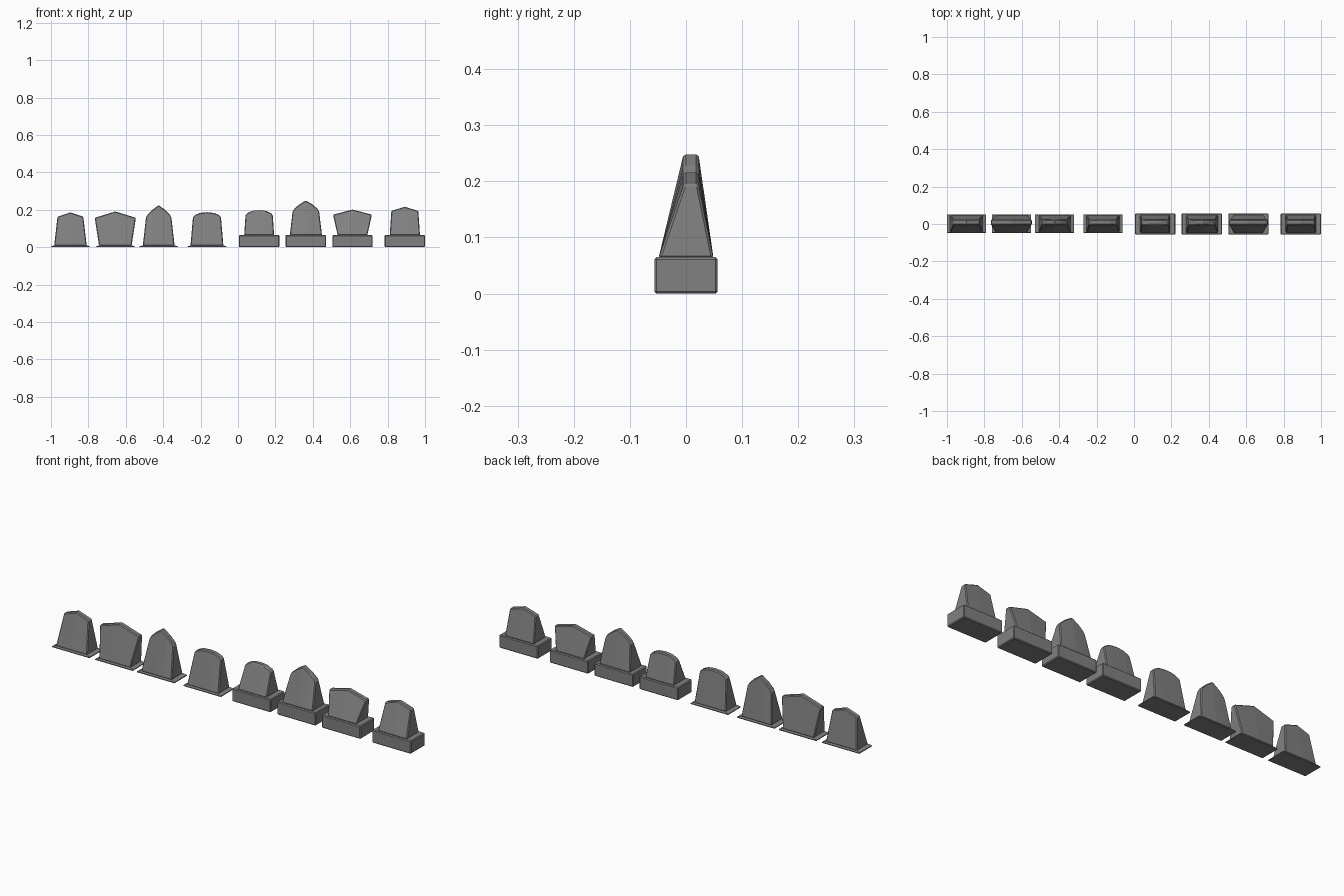
import bpy, bmesh

if "Cube" in bpy.data.objects:
    bpy.data.objects.remove(bpy.data.objects["Cube"])

# half outlines of the stone tops: (share of half width, share of shoulder-to-peak height)
PEAKED = [(1, 0), (0, 1)]
GOTHIC = [(1, 0), (0.85, 0.28), (0.5, 0.64), (0, 1)]
ROUND = [(1, 0), (0.85, 0.45), (0.5, 0.86), (0, 1)]

dark_stone = bpy.data.materials.new("dark_stone")
dark_stone.diffuse_color = (0.22, 0.22, 0.22, 1)
dark_stone.use_nodes = True
dark_stone.node_tree.nodes["Principled BSDF"].inputs["Base Color"].default_value = dark_stone.diffuse_color


def finish(name, bm, bevel):
    bmesh.ops.recalc_face_normals(bm, faces=bm.faces)
    me = bpy.data.meshes.new(name)
    bm.to_mesh(me)
    bm.free()
    me.materials.append(dark_stone)
    ob = bpy.data.objects.new(name, me)
    bpy.context.collection.objects.link(ob)
    if bevel:
        mod = ob.modifiers.new("worn_edges", 'BEVEL')
        mod.width = bevel
        mod.segments = 1
        mod.limit_method = 'ANGLE'
        mod.angle_limit = 0.75


def loft(bm, rings):
    # joins closed rings of points and caps both ends
    vs = [[bm.verts.new(p) for p in r] for r in rings]
    n = len(vs[0])
    for a, b in zip(vs, vs[1:]):
        for i in range(n):
            j = (i + 1) % n
            bm.faces.new((a[i], a[j], b[j], b[i]))
    bm.faces.new(vs[0][::-1])
    bm.faces.new(vs[-1])


def rect(cx, cy, hx, hy, z):
    return [(cx - hx, cy - hy, z), (cx + hx, cy - hy, z),
            (cx + hx, cy + hy, z), (cx - hx, cy + hy, z)]


def headstone(name, cx, half, bottom, top, z0, shoulder, peak, shape, raised):
    # base: tall block or thin sloped skirt
    cy, hy, by = (0, 0.0565, 0.049) if raised else (0.002, 0.05, 0.045)
    bm = bmesh.new()
    if raised:
        loft(bm, [rect(cx, cy, half, hy, 0), rect(cx, cy, half, hy, z0)])
        finish(name + "_base_block", bm, 0.004)
    else:
        loft(bm, [rect(cx, cy, half, hy, 0), rect(cx, cy, half, hy, 0.004),
                  rect(cx, cy, bottom, by, z0)])
        finish(name + "_base_skirt", bm, 0)

    # tapered slab: wide foot, thin top edge following the outline
    outline = [(-u, v) for u, v in shape] + shape[-2::-1]
    zb = z0 - 0.002
    front, back = [], []
    bm = bmesh.new()
    for u, v in outline:
        z = shoulder + (peak - shoulder) * v
        front.append((bm.verts.new((cx + u * bottom, cy - by, zb)),
                      bm.verts.new((cx + u * top, -0.004, z))))
        back.append((bm.verts.new((cx + u * bottom, cy + by, zb)),
                     bm.verts.new((cx + u * top, 0.022, z))))
    for i in range(len(outline) - 1):
        f, g, b, c = front[i], front[i + 1], back[i], back[i + 1]
        bm.faces.new((f[0], g[0], g[1], f[1]))
        bm.faces.new((c[0], b[0], b[1], c[1]))
        bm.faces.new((f[1], g[1], c[1], b[1]))
        bm.faces.new((g[0], f[0], b[0], c[0]))
    for i in (0, -1):
        f, b = front[i], back[i]
        bm.faces.new((f[0], f[1], b[1], b[0]))
    finish(name, bm, 0.004)


# name, centre x, base half, foot half, top half, foot z, shoulder z, peak z, shape, raised
STONES = [
    ("peaked_stone", -0.896, 0.104, 0.087, 0.069, 0.01, 0.163, 0.186, PEAKED, False),
    ("flared_stone", -0.656, 0.104, 0.087, 0.11, 0.01, 0.157, 0.191, PEAKED, False),
    ("gothic_stone", -0.424, 0.104, 0.085, 0.068, 0.01, 0.158, 0.224, GOTHIC, False),
    ("round_stone", -0.166, 0.104, 0.088, 0.075, 0.01, 0.16, 0.187, ROUND, False),
    ("round_plinth_stone", 0.113, 0.108, 0.08, 0.073, 0.065, 0.17, 0.198, ROUND, True),
    ("gothic_plinth_stone", 0.363, 0.108, 0.086, 0.071, 0.065, 0.19, 0.25, GOTHIC, True),
    ("flared_plinth_stone", 0.612, 0.108, 0.079, 0.104, 0.065, 0.174, 0.201, PEAKED, True),
    ("peaked_plinth_stone", 0.892, 0.108, 0.081, 0.072, 0.065, 0.194, 0.216, PEAKED, True),
]
for s in STONES:
    headstone(*s)
